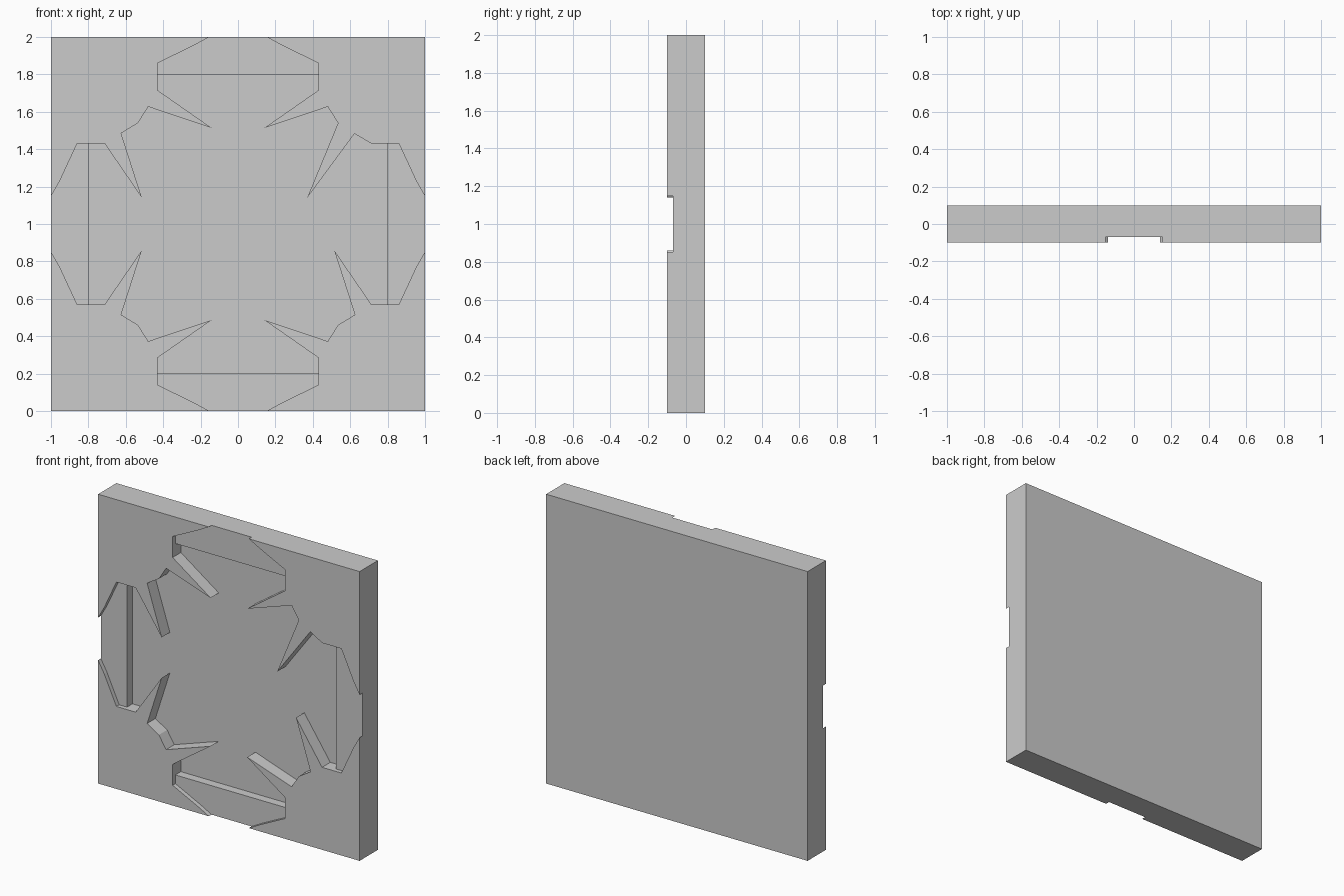
import bpy, bmesh

if "Cube" in bpy.data.objects:
    bpy.data.objects.remove(bpy.data.objects["Cube"])


def prism(name, outline, y0, y1):
    """Extrude an (x, z) outline from y0 to y1."""
    bm = bmesh.new()
    face = bm.faces.new([bm.verts.new((x, y0, z)) for x, z in outline])
    new = bmesh.ops.extrude_face_region(bm, geom=[face])["geom"]
    moved = [v for v in new if isinstance(v, bmesh.types.BMVert)]
    bmesh.ops.translate(bm, verts=moved, vec=(0, y1 - y0, 0))
    bmesh.ops.recalc_face_normals(bm, faces=bm.faces)
    mesh = bpy.data.meshes.new(name)
    bm.to_mesh(mesh)
    bm.free()
    ob = bpy.data.objects.new(name, mesh)
    bpy.context.collection.objects.link(ob)
    return ob


def square(r):
    return [(-r, 1 - r), (r, 1 - r), (r, 1 + r), (-r, 1 + r)]


def boolean(target, tool, op):
    """Apply a boolean and remove the helper object."""
    tool.hide_render = True
    mod = target.modifiers.new(op.lower(), "BOOLEAN")
    mod.operation, mod.object, mod.solver = op, tool, "EXACT"
    bpy.context.view_layer.objects.active = target
    bpy.ops.object.modifier_apply(modifier=mod.name)
    bpy.data.objects.remove(tool)


# Edge of one raised corner, from the middle of the top to the middle of the side
head = [(0.06, 1.05), (0.24, 0.953), (0.43, 0.86), (0.43, 0.715), (0.14, 0.513), (0.48, 0.627)]
tail = [(0.713, 0.43), (0.86, 0.43), (0.953, 0.23), (1.05, 0.06)]
plain = head + [(0.535, 0.54), (0.625, 0.485), (0.514, 0.14)] + tail
odd = head + [(0.535, 0.54), (0.37, 0.14), (0.623, 0.483)] + tail

# Star-shaped recess: the top right corner has its own spike, the others mirror
star = list(odd)
star += [(x, -z) for x, z in reversed(plain)]
star += [(-x, -z) for x, z in plain]
star += [(-x, z) for x, z in reversed(plain)]
star = [(x, 1 + z) for x, z in star]

# Wall tile, with shallow recess to the edges and a deeper one inside the frame
tile = prism("wall_tile", square(1.0), -0.1, 0.1)
shallow = prism("shallow_cutter", star, -0.3, -0.07)
deep = prism("deep_cutter", star, -0.3, -0.01)
inner = prism("inner_limit", square(0.8), -0.4, 0.05)
boolean(deep, inner, "INTERSECT")
boolean(tile, shallow, "DIFFERENCE")
boolean(tile, deep, "DIFFERENCE")
